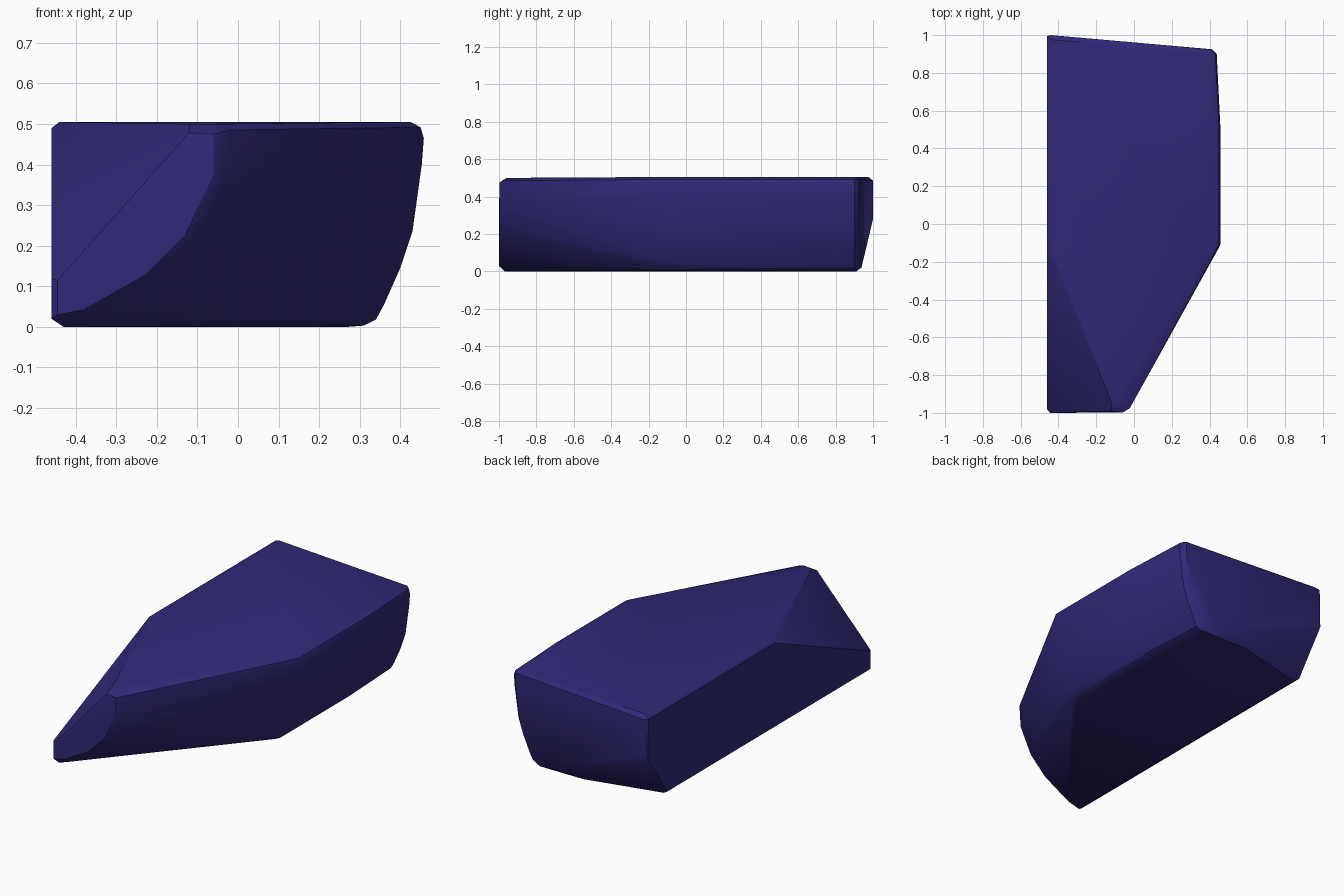
import bpy, bmesh, math

pts = []

# Curved right wall: (x, z) profile repeated along the length
wall = [(0.425, 0.505), (0.45, 0.492), (0.458, 0.465), (0.453, 0.40), (0.43, 0.235),
        (0.40, 0.145), (0.36, 0.055), (0.34, 0.018), (0.31, 0.003)]
for y, dx in ((-0.11, 0.0), (0.50, 0.0), (0.90, -0.02)):
    pts += [(x + dx, y, z) for x, z in wall]

# Back end: leaning face with a rounded right corner and clipped lower left corner
pts += [(x - 0.045, 0.925 - 0.012 * (z < 0.2), z) for x, z in wall[1:-1]]
pts += [(-0.46, 0.99, 0.49), (-0.46, 0.995, 0.26), (-0.44, 1.0, 0.485),
        (-0.44, 1.0, 0.28), (0.20, 0.938, 0.02), (0.02, 0.935, 0.02),
        (0.0, 0.91, 0.0), (0.27, 0.91, 0.0)]

# Front end: crescent under the diagonal cut
nose = [(-0.022, 0.485), (-0.03, 0.36), (-0.10, 0.215), (-0.20, 0.115),
        (-0.35, 0.03), (-0.43, 0.018)]
pts += [(x, -0.975, z) for x, z in nose]
pts += [(x - 0.03, -0.998, z + 0.012) for x, z in nose[1:-1]]
pts += [(-0.06, -0.998, 0.475), (-0.12, -0.99, 0.478), (-0.445, -1.0, 0.115),
        (-0.445, -1.0, 0.03), (-0.46, -0.98, 0.12), (-0.46, -0.98, 0.02)]

# Flat top, upper end of the diagonal cut, and flat bottom
pts += [(-0.43, 0.975, 0.505), (0.39, 0.905, 0.505), (-0.44, -0.12, 0.505),
        (-0.06, -0.96, 0.5), (-0.12, -0.945, 0.5), (-0.46, -0.13, 0.49)]
pts += [(-0.43, -0.97, 0.0), (-0.43, 0.81, 0.0), (-0.46, 0.82, 0.02)]

bm = bmesh.new()
for p in pts:
    bm.verts.new(p)
res = bmesh.ops.convex_hull(bm, input=bm.verts[:])
loose = {g for g in res["geom_interior"] + res["geom_unused"]
         if isinstance(g, bmesh.types.BMVert)}
bmesh.ops.delete(bm, geom=list(loose), context='VERTS')
bmesh.ops.dissolve_limit(bm, angle_limit=math.radians(1), verts=bm.verts[:], edges=bm.edges[:])
bmesh.ops.recalc_face_normals(bm, faces=bm.faces[:])

mesh = bpy.data.meshes.new("faceted_block")
bm.to_mesh(mesh)
bm.free()
block = bpy.data.objects.new("faceted_block", mesh)
bpy.context.collection.objects.link(block)

# Deep indigo surface
mat = bpy.data.materials.new("indigo")
mat.diffuse_color = (0.03, 0.022, 0.19, 1)
mesh.materials.append(mat)

bpy.context.view_layer.objects.active = block
block.select_set(True)
bpy.ops.object.shade_smooth_by_angle(angle=math.radians(30))
